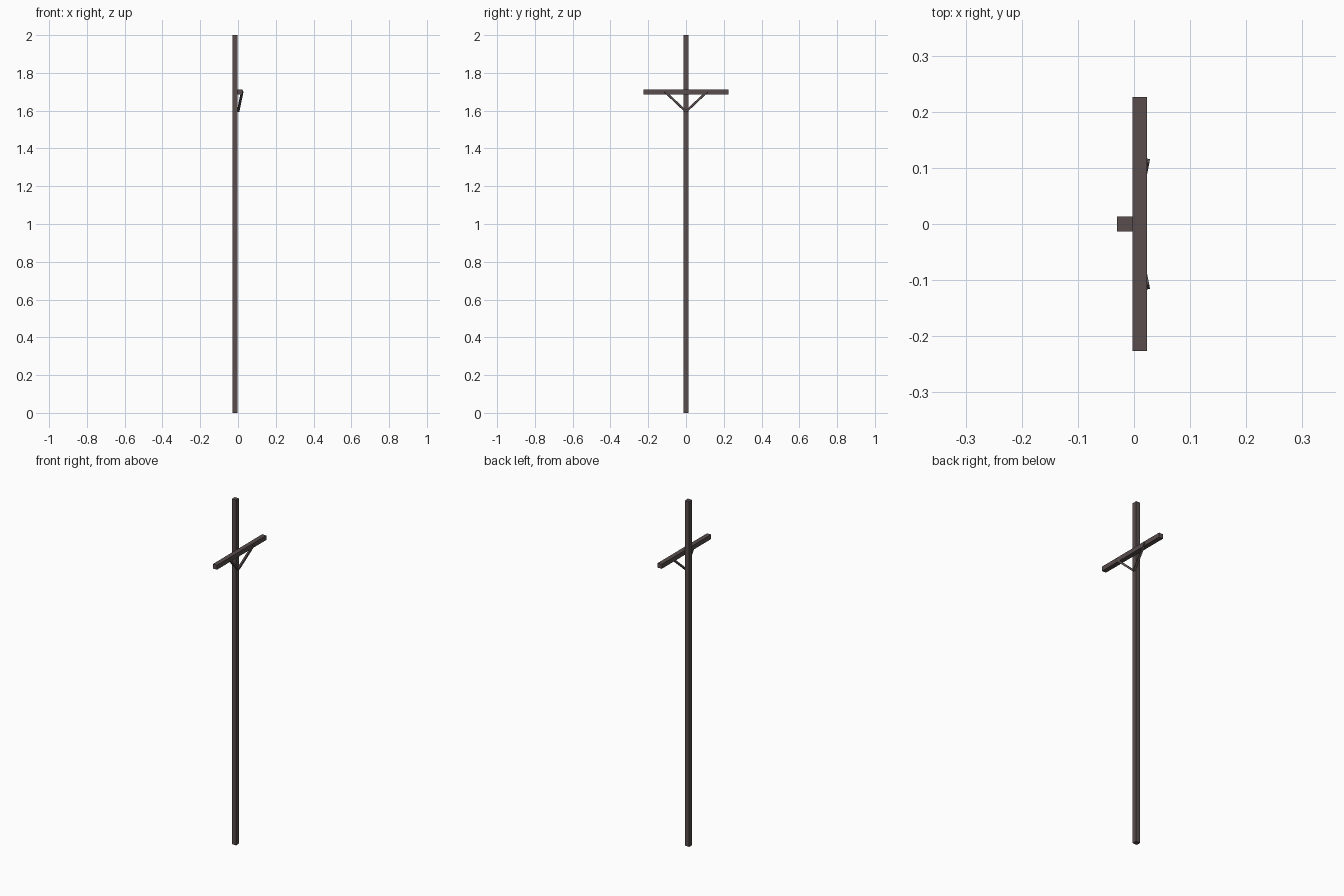
import bpy
from mathutils import Vector

if "Cube" in bpy.data.objects:
    bpy.data.objects.remove(bpy.data.objects["Cube"])

wood = bpy.data.materials.new("dark weathered wood")
wood.diffuse_color = (0.10, 0.075, 0.075, 1)
wood.use_nodes = True
wood.node_tree.nodes["Principled BSDF"].inputs["Base Color"].default_value = wood.diffuse_color


def box(name, lo, hi):
    """Axis-aligned box between two corners."""
    lo, hi = Vector(lo), Vector(hi)
    bpy.ops.mesh.primitive_cube_add(size=1, location=(lo + hi) / 2)
    ob = bpy.context.object
    ob.name = name
    ob.scale = hi - lo
    ob.data.materials.append(wood)
    return ob


def strut(name, start, end, width):
    """Square bar running from start to end."""
    start, end = Vector(start), Vector(end)
    axis = end - start
    bpy.ops.mesh.primitive_cube_add(size=1, location=(start + end) / 2)
    ob = bpy.context.object
    ob.name = name
    ob.scale = (width, width, axis.length)
    ob.rotation_euler = axis.to_track_quat('Z', 'X').to_euler()
    ob.data.materials.append(wood)
    return ob


# Upright pole and the crossarm fixed to its +x face
box("pole", (-0.03, -0.0135, 0), (-0.003, 0.0135, 2))
box("crossarm", (-0.003, -0.226, 1.685), (0.0235, 0.226, 1.711))

# Pair of diagonal braces from the pole up into the crossarm
for side, label in ((1, "left"), (-1, "right")):
    strut("brace_" + label, (0.001, side * 0.002, 1.597),
          (0.0225, side * 0.113, 1.702), 0.011)
